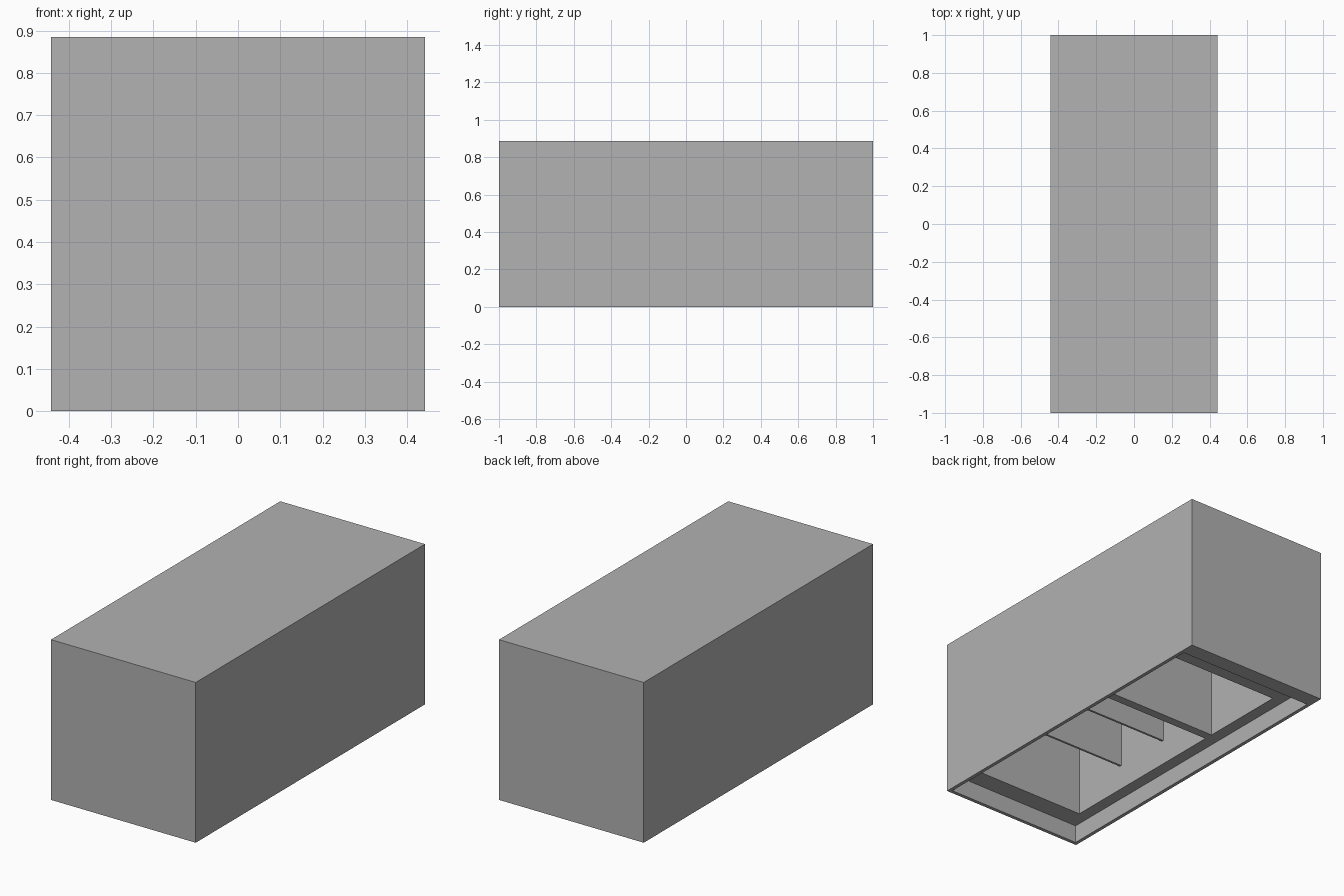
import bpy
import bmesh

cube = bpy.data.objects.get("Cube")
if cube:
    bpy.data.objects.remove(cube, do_unlink=True)

# One plain grey for everything
grey = bpy.data.materials.new("plain grey")
grey.use_nodes = True
colour = (0.445, 0.445, 0.445, 1)
grey.diffuse_color = colour
grey.node_tree.nodes["Principled BSDF"].inputs["Base Color"].default_value = colour

HALF_W, HEIGHT = 0.442, 0.885
CAVITY_W, CEILING, PLATE_Z = 0.355, 0.80, 0.10


def box(name, xs, ys, zs):
    """Axis-aligned box from its (min, max) range on each axis."""
    bm = bmesh.new()
    bmesh.ops.create_cube(bm, size=1)
    for v in bm.verts:
        v.co = [r[0] if c < 0 else r[1] for c, r in zip(v.co, (xs, ys, zs))]
    mesh = bpy.data.meshes.new(name)
    bm.to_mesh(mesh)
    bm.free()
    mesh.materials.append(grey)
    obj = bpy.data.objects.new(name, mesh)
    bpy.context.collection.objects.link(obj)
    return obj


def carve(target, xs, ys, zs):
    """Cut a box-shaped pocket and apply it at once."""
    cutter = box("cutter", xs, ys, zs)
    cutter.hide_render = True
    mod = target.modifiers.new("pocket", 'BOOLEAN')
    mod.operation = 'DIFFERENCE'
    mod.solver = 'EXACT'
    mod.object = cutter
    bpy.context.view_layer.objects.active = target
    bpy.ops.object.modifier_apply(modifier=mod.name)
    bpy.data.objects.remove(cutter, do_unlink=True)


# Outer block
shell = box("shell", (-HALF_W, HALF_W), (-1, 1), (0, HEIGHT))

# Shallow recess under the base, with a wider lip at the back
carve(shell, (-0.422, 0.422), (-0.98, 0.91), (-0.1, PLATE_Z))

# Two deep compartments opening downwards
FRONT, BACK = (-0.87, 0.16), (0.21, 0.71)
for span in (FRONT, BACK):
    carve(shell, (-CAVITY_W, CAVITY_W), span, (PLATE_Z - 0.05, CEILING))

# Thin partitions splitting the front compartment in thirds
third = (FRONT[1] - FRONT[0]) / 3
for i, name in enumerate(("front_partition", "rear_partition"), 1):
    y = FRONT[0] + third * i
    box(name, (-CAVITY_W, CAVITY_W), (y - 0.012, y), (0.24, CEILING))
